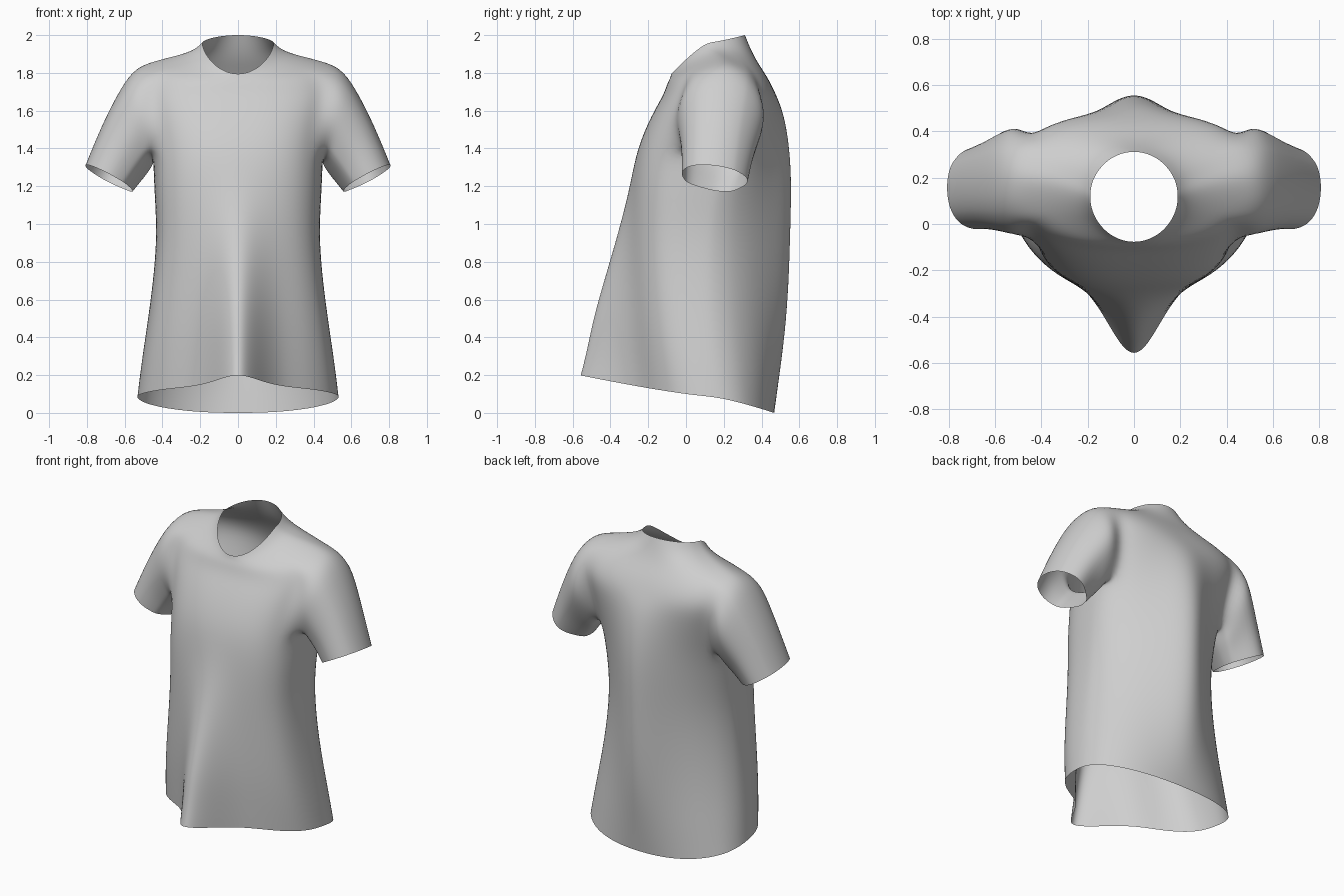
import bpy, bmesh, math

if "Cube" in bpy.data.objects:
    bpy.data.objects.remove(bpy.data.objects["Cube"])

fabric = bpy.data.materials.new("grey fabric")
fabric.diffuse_color = (0.62, 0.62, 0.62, 1)
fabric.use_nodes = True
fabric.node_tree.nodes["Principled BSDF"].inputs["Base Color"].default_value = fabric.diffuse_color

# Body rings from hem to collar:
# half width, side y, side z | front y, front pleat depth, front z | back y, back z
RINGS = [
    (.535, .14, .085, -.26, .305, .20, .467, .0),
    (.515, .12, .25, -.265, .265, .33, .495, .20),
    (.485, .10, .45, -.275, .22, .50, .525, .42),
    (.450, .09, .70, -.28, .15, .72, .545, .68),
    (.430, .10, .95, -.285, .075, .95, .553, .95),
    (.445, .13, 1.18, -.28, .015, 1.2, .56, 1.2),
    (.45, .17, 1.34, -.255, .005, 1.4, .55, 1.4),
    (.49, .19, 1.58, -.18, 0, 1.58, .52, 1.58),
    (.52, .20, 1.74, -.12, 0, 1.68, .475, 1.69),
    (.48, .20, 1.86, -.10, 0, 1.74, .43, 1.78),
    (.36, .18, 1.885, -.085, 0, 1.77, .375, 1.86),
    (.235, .14, 1.915, -.08, 0, 1.785, .34, 1.93),
    (.19, .12, 1.96, -.077, 0, 1.795, .312, 2.0),
]
# Roundness of each ring's front and back half (2 = ellipse, higher = squarer)
FRONT = [2.3, 2.5, 2.7, 2.9, 3, 3, 3, 2.8, 2.65, 2.5, 2.3, 2.1, 2]
BACK = [2.25, 2.05, 1.9, 1.8, 1.75, 1.8, 2, 2.7, 2.9, 2.7, 2.4, 2.2, 2]
# Sleeve rings: top x, top z, bottom x, bottom z, centre y, y radius
SLEEVE = [
    (.56, 1.815, .45, 1.31, .19, .25),
    (.635, 1.70, .48, 1.265, .185, .23),
    (.725, 1.52, .518, 1.22, .17, .20),
    (.81, 1.31, .555, 1.175, .155, .185),
]
# Column positions as fractions of the half width, side seam to centre line
COLS = [1, .985, .94, .87, .74, .58, .42, .28, .17, .08, 0]
HALF = len(COLS) - 1
ARM, LOW, HIGH = 3, 6, 9      # armhole half width in columns, lowest and highest ring


def body_point(j, col):
    w, ys, zs, yf, pleat, zf, yb, zb = RINGS[j]
    f = COLS[abs(col)]
    x = w * f
    if col < 0:               # front with its centre pleat
        n, base, fold, z_end, width = FRONT[j], yf, -pleat, zf, .15
    else:                     # back with a soft ridge along the spine
        fold, z_end, width = max(0, yb - .475), zb, .18
        n, base = BACK[j], yb - fold
    s = (1 - f ** n) ** (1 / n)
    y = ys + (base - ys) * s + fold * math.exp(-(x / width) ** 2)
    t = min(max((y - ys) / (base + fold - ys), 0), 1) ** 1.25
    return x, y, zs + (z_end - zs) * t


bm = bmesh.new()
grid = [[bm.verts.new(body_point(j, c)) for c in range(-HALF, HALF + 1)]
        for j in range(len(RINGS))]

# Body panels, leaving the armhole open
for j in range(len(RINGS) - 1):
    for i in range(2 * HALF):
        if LOW <= j < HIGH and HALF - ARM <= i < HALF + ARM:
            continue
        bm.faces.new((grid[j][i], grid[j][i + 1], grid[j + 1][i + 1], grid[j + 1][i]))

# Ordered loop around the armhole
lo, hi = HALF - ARM, HALF + ARM
loop = [grid[LOW][i] for i in range(lo, hi)]
loop += [grid[j][hi] for j in range(LOW, HIGH)]
loop += [grid[HIGH][i] for i in range(hi, lo, -1)]
loop += [grid[j][lo] for j in range(HIGH, LOW, -1)]
angles = [math.atan2((v.co.z - 1.59) / .25, (v.co.y - .19) / .23) for v in loop]

# Sleeve grown from the armhole to the cuff
n = len(loop)
for r, (xt, zt, xb, zb, yc, ry) in enumerate(SLEEVE):
    new = []
    for a in angles:
        k = math.sin(a)
        new.append(bm.verts.new(((xt + xb) / 2 + (xt - xb) / 2 * k,
                                 yc + ry * math.cos(a),
                                 (zt + zb) / 2 + (zt - zb) / 2 * k
                                 - .008 * r * math.cos(a))))
    for i in range(n):
        m = (i + 1) % n
        bm.faces.new((loop[i], loop[m], new[m], new[i]))
    loop = new

bmesh.ops.recalc_face_normals(bm, faces=bm.faces)
# The chest must face outward
chest = min(bm.faces, key=lambda f: f.calc_center_median().y)
if chest.normal.y > 0:
    bmesh.ops.reverse_faces(bm, faces=bm.faces)

mesh = bpy.data.meshes.new("shirt")
bm.to_mesh(mesh)
bm.free()
mesh.materials.append(fabric)
for p in mesh.polygons:
    p.use_smooth = True
shirt = bpy.data.objects.new("shirt", mesh)
bpy.context.collection.objects.link(shirt)

# Left half and soft cloth surface
mirror = shirt.modifiers.new("left half", 'MIRROR')
mirror.use_clip = True
mirror.merge_threshold = .001
soft = shirt.modifiers.new("soft cloth", 'SUBSURF')
soft.levels = soft.render_levels = 2
